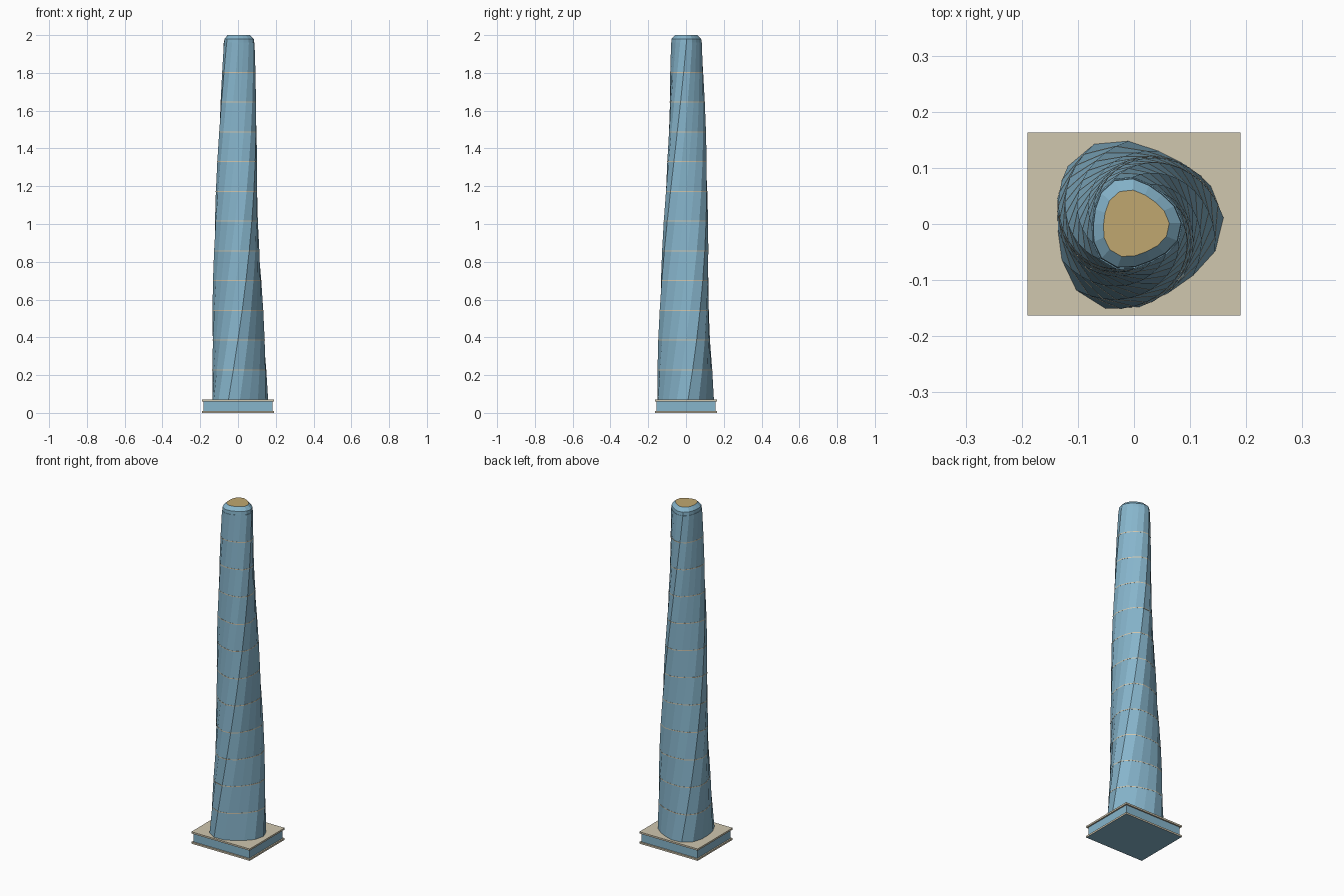
import bpy, bmesh, math

if "Cube" in bpy.data.objects:
    bpy.data.objects.remove(bpy.data.objects["Cube"], do_unlink=True)


def make_material(name, color):
    mat = bpy.data.materials.new(name)
    mat.use_nodes = True
    mat.diffuse_color = (*color, 1)
    mat.node_tree.nodes["Principled BSDF"].inputs["Base Color"].default_value = (*color, 1)
    return mat


glass = make_material("blue glass", (0.24, 0.46, 0.60))
stone = make_material("pale stone", (0.63, 0.57, 0.43))
roof = make_material("gold roof", (0.53, 0.39, 0.16))

SIDES, FLOORS = 16, 12
BASE_Z, TOP_Z = 0.07, 1.96
START, TWIST = math.radians(4), math.radians(110)
RADIUS, TAPER = 0.148, 0.45


def section(z, scale=1.0):
    """Rounded triangular plan, tapered and turned for the given height."""
    t = min((z - BASE_Z) / (TOP_Z - BASE_Z), 1)
    ring = []
    for i in range(SIDES):
        a = math.tau * i / SIDES
        r = RADIUS * (1 - TAPER * t) * (1 + 0.08 * math.cos(3 * a)) * scale
        turn = a + START + TWIST * t
        ring.append((r * math.cos(turn), r * math.sin(turn), z))
    return ring


def loft(name, rings, mats):
    """Skin a stack of rings; a second material goes on the top cap."""
    bm = bmesh.new()
    loops = [[bm.verts.new(p) for p in ring] for ring in rings]
    for low, high in zip(loops, loops[1:]):
        for i in range(len(low)):
            j = (i + 1) % len(low)
            bm.faces.new((low[i], low[j], high[j], high[i]))
    bm.faces.new(loops[0][::-1])
    bm.faces.new(loops[-1]).material_index = len(mats) - 1
    mesh = bpy.data.meshes.new(name)
    bm.to_mesh(mesh)
    bm.free()
    for mat in mats:
        mesh.materials.append(mat)
    obj = bpy.data.objects.new(name, mesh)
    bpy.context.collection.objects.link(obj)
    return obj


def box(name, half_x, half_y, z0, z1, mat):
    corners = [(-half_x, -half_y), (half_x, -half_y), (half_x, half_y), (-half_x, half_y)]
    return loft(name, [[(x, y, z) for x, y in corners] for z in (z0, z1)], [mat])


# Podium: glazed block between two stone plates, with a dark underside
box("podium_block", 0.182, 0.155, 0.005, 0.065, glass)
box("podium_top_plate", 0.19, 0.163, 0.06, BASE_Z, stone)
bottom_plate = box("podium_bottom_plate", 0.19, 0.163, 0.0, 0.01, stone)
bottom_plate.data.materials.append(glass)
for face in bottom_plate.data.polygons:
    if face.normal.z < -0.5:
        face.material_index = 1

# Twisting glass shaft
step = (TOP_Z - BASE_Z) / FLOORS
levels = [BASE_Z + step * k for k in range(FLOORS + 1)]
loft("tower_shaft", [section(z) for z in levels], [glass])

# Thin floor plates that just break the skin
for k, z in enumerate(levels[1:-1], 1):
    plate = section(z, 1.005)
    rings = [[(x, y, z + dz) for x, y, _ in plate] for dz in (-0.002, 0.003)]
    loft(f"floor_plate_{k}", rings, [stone])

# Crown: short drum with a chamfer and a gold roof
drum = [section(TOP_Z - 0.01, 0.98), section(1.98, 0.96), section(2.0, 0.72)]
loft("crown", drum, [glass, roof])
